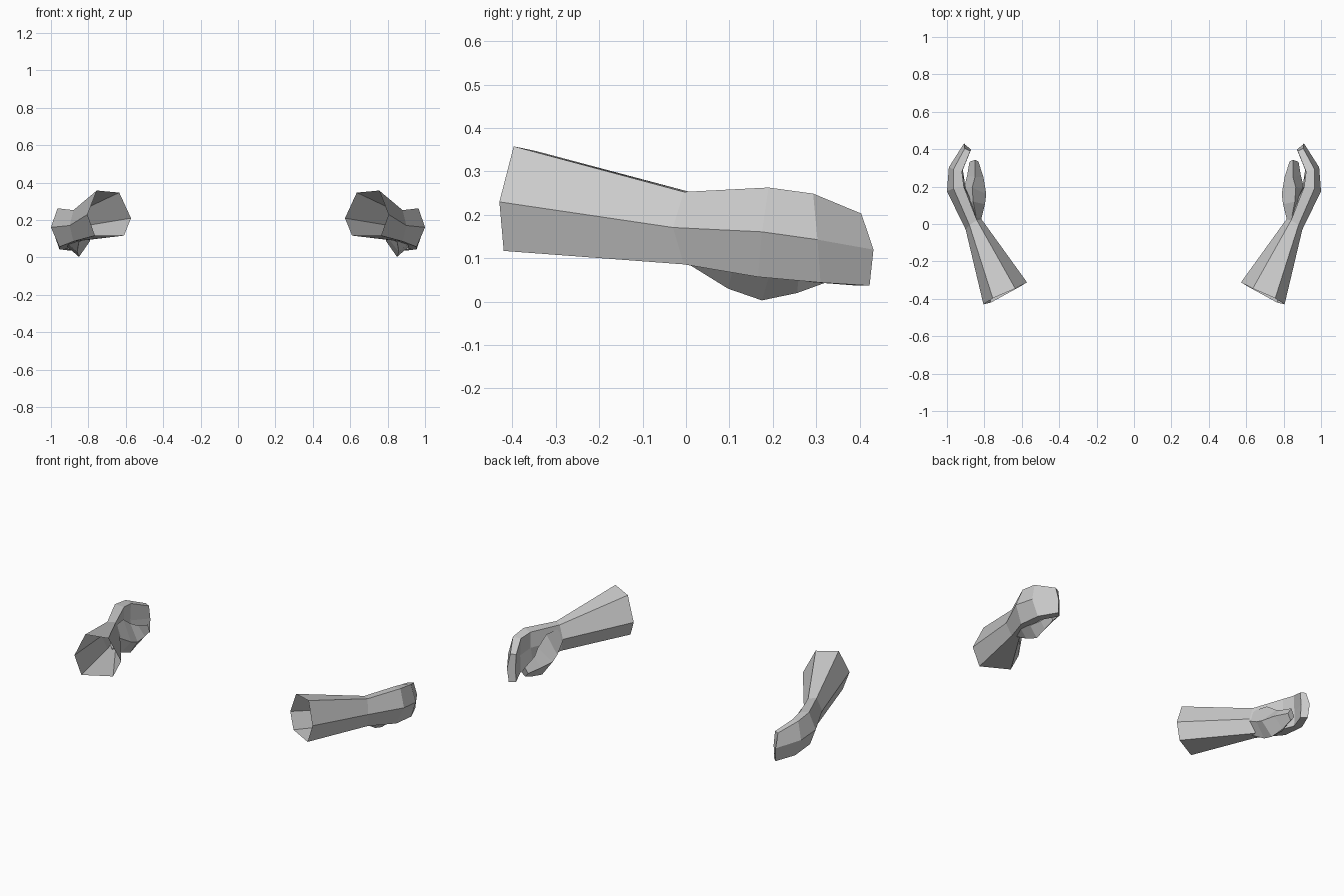
import bpy, bmesh


def loft(name, rings, cap_start, cap_end):
    """Skin a list of equal-sized rings, then mirror across x = 0."""
    bm = bmesh.new()
    loops = [[bm.verts.new(p) for p in r] for r in rings]
    n = len(loops[0])
    for a, b in zip(loops, loops[1:]):
        for i in range(n):
            j = (i + 1) % n
            bm.faces.new((a[i], a[j], b[j], b[i]))
    if cap_start:
        bm.faces.new(loops[0][::-1])
    if cap_end:
        bm.faces.new(loops[-1])
    bmesh.ops.recalc_face_normals(bm, faces=bm.faces)
    me = bpy.data.meshes.new(name)
    bm.to_mesh(me)
    bm.free()
    ob = bpy.data.objects.new(name, me)
    bpy.context.collection.objects.link(ob)
    mod = ob.modifiers.new("mirror", 'MIRROR')
    mod.use_mirror_merge = False
    return ob


# Forearm and mitten hand: outer, top outer, top inner, inner, bottom inner, bottom outer
elbow = [(.805, -.43, .23), (.755, -.397, .358), (.635, -.345, .347),
         (.572, -.312, .21), (.61, -.335, .117), (.765, -.42, .117)]
wrist = [(.90, -.03, .171), (.88, -.005, .253), (.84, .02, .25),
         (.815, .025, .17), (.835, .01, .09), (.88, -.005, .086)]
knuckles = [(1.0, .175, .161), (.965, .19, .263), (.91, .20, .256),
            (.91, .20, .16), (.90, .19, .06), (.955, .166, .057)]
fingers = [(.99, .303, .143), (.965, .293, .249), (.92, .28, .245),
           (.925, .28, .14), (.915, .29, .045), (.955, .31, .044)]
tips = [(.908, .432, .12), (.905, .404, .203), (.875, .39, .20),
        (.873, .40, .12), (.872, .395, .037), (.902, .423, .037)]
loft("arm_and_hand", [elbow, wrist, knuckles, fingers, tips], False, True)

# Thumb with its palm pad: inner, bottom, outer, top
thumb = [
    [(.818, .02, .16), (.85, .0, .09), (.88, .02, .10), (.84, .02, .23)],
    [(.797, .105, .11), (.86, .097, .03), (.92, .11, .08), (.86, .12, .225)],
    [(.79, .16, .09), (.85, .175, .003), (.91, .19, .055), (.865, .195, .17)],
    [(.805, .25, .085), (.86, .256, .02), (.892, .26, .06), (.85, .25, .14)],
    [(.832, .335, .075), (.86, .325, .045), (.88, .332, .07), (.85, .343, .11)],
]
loft("thumb", thumb, True, True)
